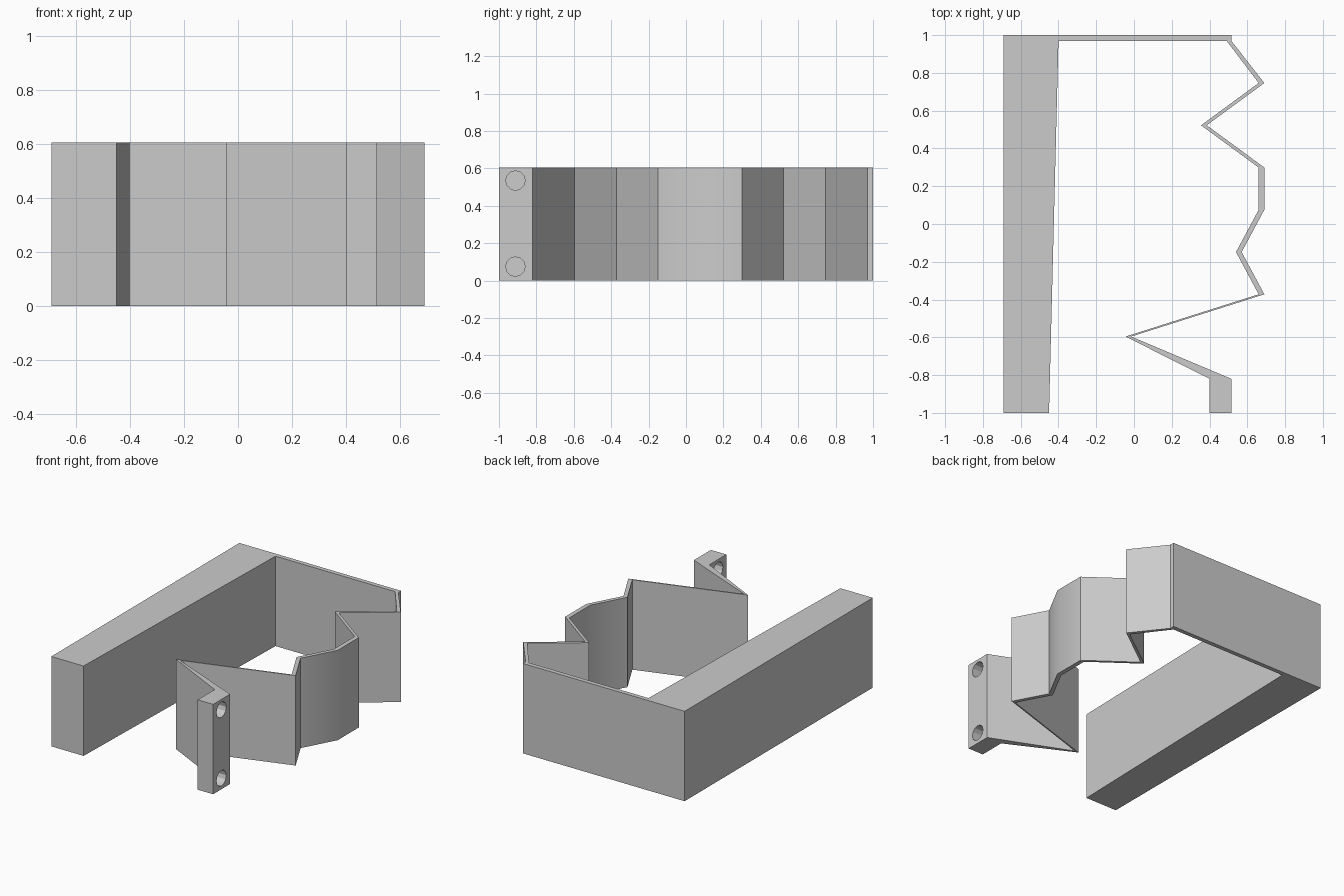
import bpy
import bmesh
import math

HEIGHT = 0.605
WALL = 0.03
STEP = 0.2237

if "Cube" in bpy.data.objects:
    bpy.data.objects.remove(bpy.data.objects["Cube"])

grey = bpy.data.materials.new("plain grey")
grey.use_nodes = True
colour = (0.6, 0.6, 0.6, 1)
grey.diffuse_color = colour
grey.node_tree.nodes["Principled BSDF"].inputs["Base Color"].default_value = colour


def new_object(name, bm):
    bmesh.ops.recalc_face_normals(bm, faces=bm.faces)
    mesh = bpy.data.meshes.new(name)
    bm.to_mesh(mesh)
    bm.free()
    mesh.materials.append(grey)
    obj = bpy.data.objects.new(name, mesh)
    bpy.context.collection.objects.link(obj)
    return obj


def extrude_profile(name, points):
    bm = bmesh.new()
    face = bm.faces.new([bm.verts.new((x, y, 0)) for x, y in points])
    result = bmesh.ops.extrude_face_region(bm, geom=[face])
    top = [v for v in result["geom"] if isinstance(v, bmesh.types.BMVert)]
    bmesh.ops.translate(bm, verts=top, vec=(0, 0, HEIGHT))
    return new_object(name, bm)


# Zigzag wall: outer x at evenly spaced y, from back to front
zigzag_x = [0.69, 0.385, 0.69, 0.69, 0.57, 0.69, -0.015]
back_y = 1 - WALL
ys = [back_y - STEP * (i + 1) for i in range(len(zigzag_x))]
outer = list(zip(zigzag_x, ys))
inner = [(x - WALL, y) for x, y in outer]
tab_y = back_y - STEP * 8

# Whole frame: thick arm, back wall, zigzag wall and end tab
profile = [(-0.69, -1), (-0.45, -1), (-0.4, back_y), (0.49, back_y)]
profile += inner + [(0.4, tab_y), (0.4, -1), (0.515, -1), (0.515, tab_y)]
profile += outer[::-1] + [(0.515, back_y), (0.515, 1), (-0.69, 1)]
frame = extrude_profile("zigzag_frame", profile)

# Two screw holes through the end tab
for z in (0.075, 0.535):
    bm = bmesh.new()
    bmesh.ops.create_cone(bm, cap_ends=True, segments=12, radius1=0.052,
                          radius2=0.052, depth=0.3)
    cutter = new_object("hole_cutter", bm)
    cutter.rotation_euler = (0, math.pi / 2, 0)
    cutter.location = (0.46, -0.912, z)
    cutter.hide_render = True
    cut = frame.modifiers.new("screw_hole", "BOOLEAN")
    cut.operation = "DIFFERENCE"
    cut.solver = "EXACT"
    cut.object = cutter
    bpy.context.view_layer.objects.active = frame
    bpy.context.view_layer.update()
    bpy.ops.object.modifier_apply(modifier=cut.name)
    bpy.data.objects.remove(cutter)

# Soft shading only across the gentle bend
bpy.ops.object.select_all(action="DESELECT")
frame.select_set(True)
bpy.context.view_layer.objects.active = frame
bpy.ops.object.shade_smooth_by_angle(angle=math.radians(29.5))
